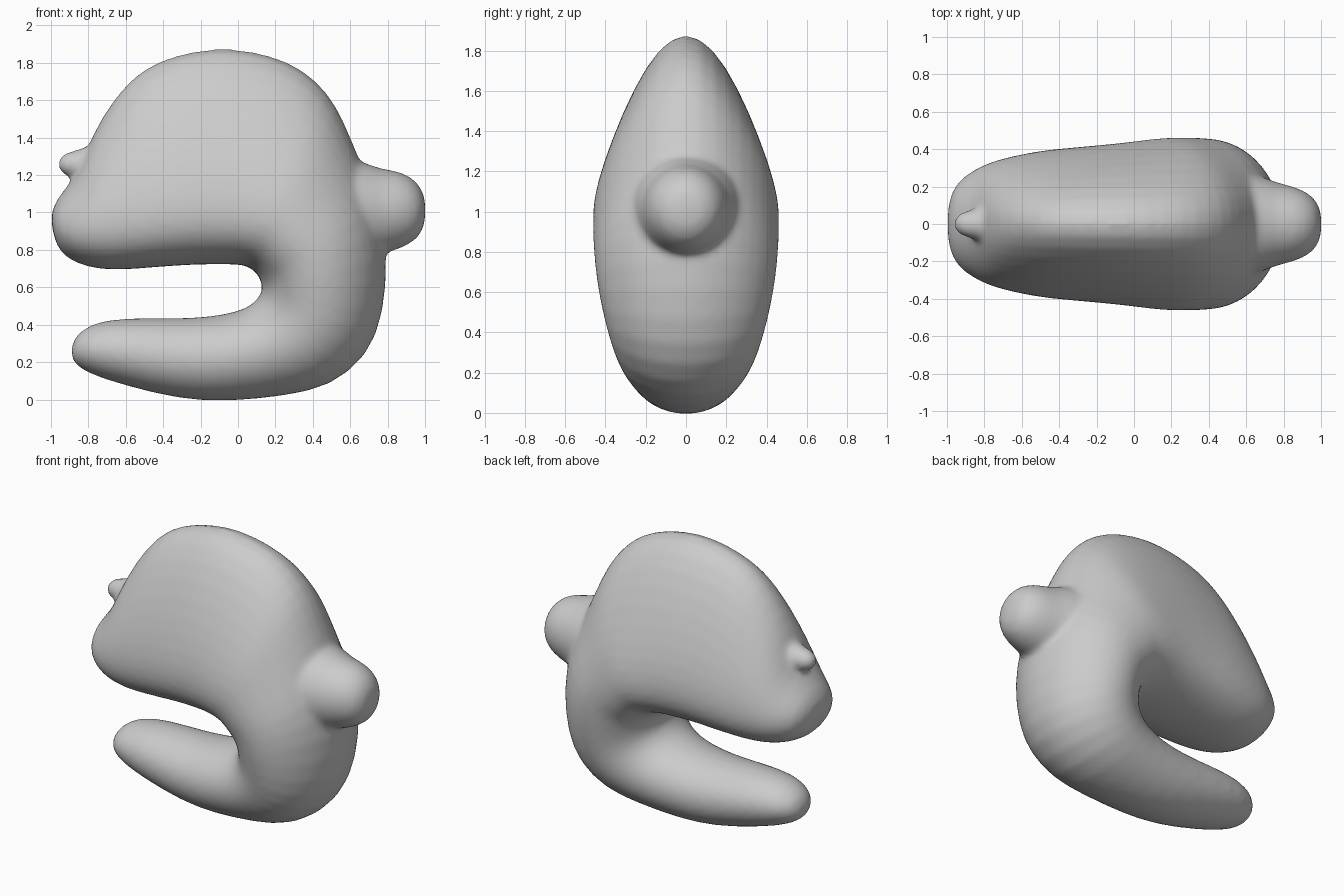
import bpy, bmesh, math


def loft(name, sections, n=20):
    """Skin egg-shaped sections (x1, z1, x2, z2, half_width, bias); bias > 1 puts the bulge near end 1."""
    bm = bmesh.new()
    rings = []
    for x1, z1, x2, z2, w, k in sections:
        ring = []
        for i in range(n):
            a = 2 * math.pi * i / n
            u = (1 - math.cos(a)) / 2
            t = u / (u + k * (1 - u))
            ring.append(bm.verts.new((x1 + (x2 - x1) * t, w * math.sin(a), z1 + (z2 - z1) * t)))
        rings.append(ring)
    for r, s in zip(rings, rings[1:]):
        for i in range(n):
            j = (i + 1) % n
            bm.faces.new((r[i], r[j], s[j], s[i]))
    bm.faces.new(rings[0])
    bm.faces.new(rings[-1])
    bmesh.ops.recalc_face_normals(bm, faces=bm.faces)
    mesh = bpy.data.meshes.new(name)
    bm.to_mesh(mesh)
    bm.free()
    ob = bpy.data.objects.new(name, mesh)
    bpy.context.collection.objects.link(ob)
    return ob


# Body: snout, domed head, back and lower jaw, swept round the open mouth
body = loft("body", [
    (-.985, .86, -1.005, .97, .10, 1.0),
    (-.935, .755, -.98, 1.07, .23, 1.1),
    (-.80, .705, -.87, 1.19, .31, 1.4),
    (-.72, .695, -.81, 1.35, .34, 1.8),
    (-.64, .69, -.73, 1.53, .365, 2.3),
    (-.50, .70, -.585, 1.735, .395, 2.8),
    (-.38, .71, -.43, 1.84, .41, 3.0),
    (-.22, .72, -.23, 1.895, .425, 3.0),
    (-.08, .72, -.04, 1.91, .44, 3.0),
    (.00, .72, .18, 1.87, .455, 3.0),
    (.05, .71, .35, 1.795, .465, 2.8),
    (.08, .69, .49, 1.66, .47, 2.3),
    (.10, .67, .575, 1.50, .47, 2.0),
    (.115, .645, .66, 1.28, .47, 1.7),
    (.12, .62, .76, 1.05, .465, 1.3),
    (.125, .60, .81, .77, .455, 1.2),
    (.12, .57, .785, .45, .425, 1.1),
    (.10, .54, .70, .23, .39, 1.0),
    (.06, .50, .50, .065, .35, 1.0),
    (-.02, .47, .25, .015, .31, 1.0),
    (-.15, .445, -.05, -.015, .28, 1.0),
    (-.35, .435, -.30, -.005, .255, 1.0),
    (-.60, .44, -.60, .07, .225, 1.0),
    (-.79, .415, -.835, .145, .175, 1.0),
    (-.893, .32, -.90, .22, .07, 1.0),
])

# Round knob at the back, flaring into the body
knob = loft("back_knob", [
    (.45, .70, .45, 1.32, .31, 1),
    (.65, .73, .65, 1.29, .28, 1),
    (.76, .77, .76, 1.235, .225, 1),
    (.87, .80, .87, 1.23, .205, 1),
    (.97, .855, .97, 1.165, .15, 1),
    (1.005, .95, 1.005, 1.07, .06, 1),
], 16)

# Small nub on the snout
nub = loft("snout_nub", [
    (-.70, 1.13, -.70, 1.40, .13, 1),
    (-.80, 1.165, -.80, 1.36, .095, 1),
    (-.87, 1.185, -.87, 1.335, .08, 1),
    (-.935, 1.195, -.935, 1.32, .065, 1),
    (-.962, 1.23, -.962, 1.285, .03, 1),
], 12)

# Blend the three parts into one continuous skin
for ob in (body, knob, nub):
    ob.select_set(True)
bpy.context.view_layer.objects.active = body
bpy.ops.object.join()
sub = body.modifiers.new("Subdivide", 'SUBSURF')
sub.levels = sub.render_levels = 1
skin = body.modifiers.new("Skin", 'REMESH')
skin.mode = 'VOXEL'
skin.voxel_size = .018
skin.use_smooth_shade = True
soft = body.modifiers.new("Soften", 'SMOOTH')
soft.factor = .5
soft.iterations = 10
